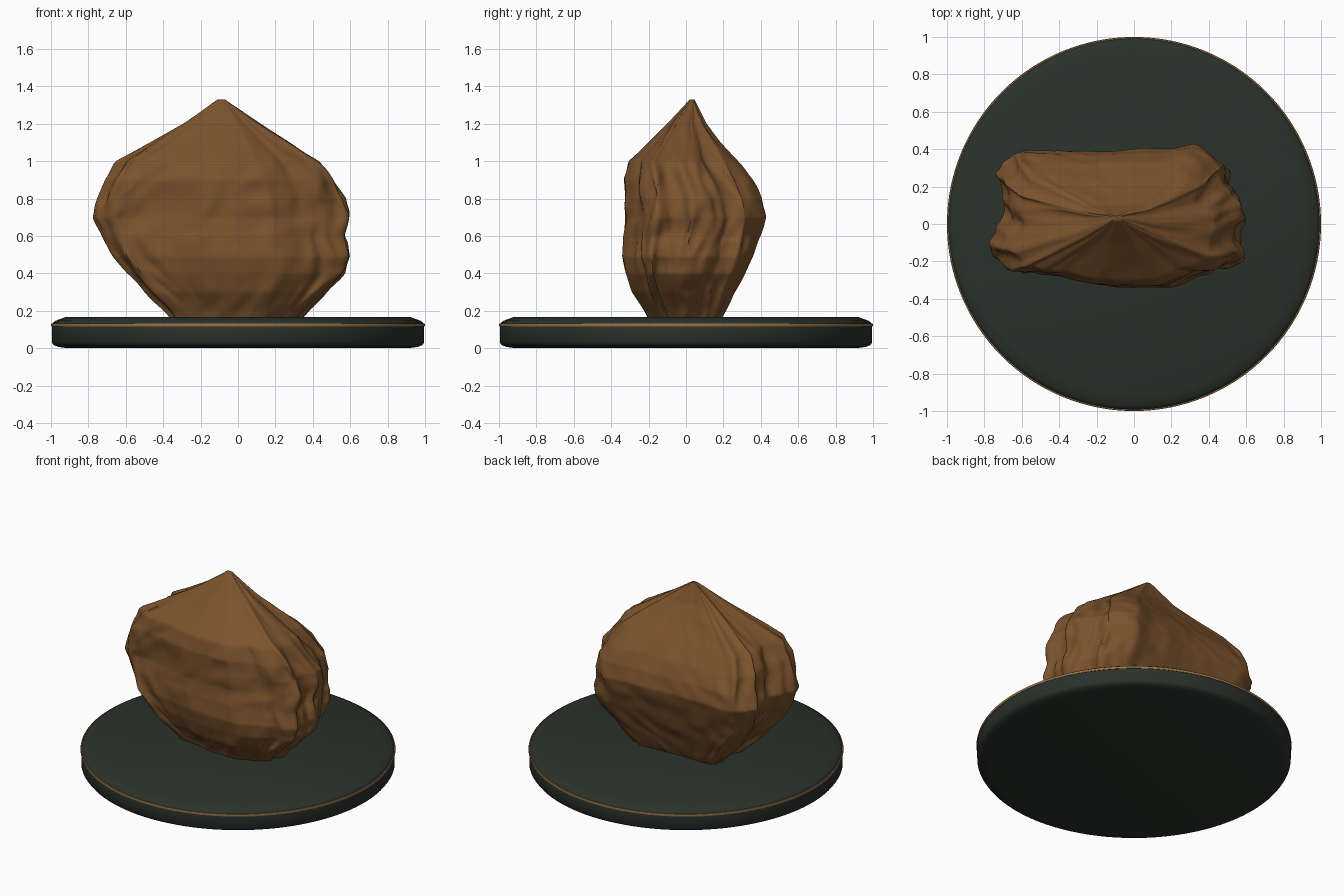
import bpy, bmesh, math
from mathutils import Vector, noise

if "Cube" in bpy.data.objects:
    bpy.data.objects.remove(bpy.data.objects["Cube"])


def make_mat(name, rgb):
    m = bpy.data.materials.new(name)
    m.diffuse_color = (*rgb, 1)
    m.use_nodes = True
    m.node_tree.nodes["Principled BSDF"].inputs["Base Color"].default_value = m.diffuse_color
    return m


BROWN = make_mat("brown stone", (0.198, 0.086, 0.026))
GREEN = make_mat("dark green base", (0.023, 0.031, 0.024))
GOLD = make_mat("bronze trim", (0.31, 0.17, 0.06))


def finish(bm, name, mat, angle):
    bmesh.ops.recalc_face_normals(bm, faces=bm.faces)
    me = bpy.data.meshes.new(name)
    bm.to_mesh(me)
    bm.free()
    ob = bpy.data.objects.new(name, me)
    me.materials.append(mat)
    bpy.context.collection.objects.link(ob)
    bpy.ops.object.select_all(action='DESELECT')
    ob.select_set(True)
    bpy.context.view_layer.objects.active = ob
    bpy.ops.object.shade_smooth_by_angle(angle=math.radians(angle))
    return ob


def bridge(bm, rows, closed=False):
    pairs = list(zip(rows, rows[1:]))
    if closed:
        pairs.append((rows[-1], rows[0]))
    for a, b in pairs:
        n = len(a)
        for i in range(n):
            j = (i + 1) % n
            bm.faces.new((a[i], a[j], b[j], b[i]))


def lathe(name, profile, mat, angle, closed=False, n=128):
    bm = bmesh.new()
    rows = [[bm.verts.new((r * math.cos(2 * math.pi * i / n), r * math.sin(2 * math.pi * i / n), z))
             for i in range(n)] for r, z in profile]
    bridge(bm, rows, closed)
    if not closed:
        bm.faces.new(rows[0])
        bm.faces.new(rows[-1])
    return finish(bm, name, mat, angle)


# Round plinth with softened rims, and its thin bronze ring
lathe("base_disc", [(0.91, 0), (0.96, 0.007), (0.985, 0.016), (0.995, 0.03), (0.995, 0.12),
                    (0.99, 0.137), (0.975, 0.147), (0.92, 0.167)], GREEN, 50)
lathe("trim_ring", [(0.98, 0.116), (0.998, 0.116), (1.0, 0.124), (0.998, 0.132), (0.98, 0.132)],
      GOLD, 30, closed=True)

# Rock outline: height, then left, right, front and back extents
OUTLINE = [
    (0.12, -0.33, 0.30, -0.18, 0.17), (0.20, -0.40, 0.38, -0.22, 0.22),
    (0.30, -0.51, 0.48, -0.285, 0.27), (0.40, -0.60, 0.57, -0.32, 0.32),
    (0.49, -0.67, 0.60, -0.34, 0.36), (0.60, -0.73, 0.57, -0.335, 0.40),
    (0.70, -0.775, 0.585, -0.32, 0.43), (0.80, -0.75, 0.575, -0.325, 0.41),
    (0.90, -0.72, 0.51, -0.33, 0.36), (1.00, -0.65, 0.43, -0.305, 0.28),
    (1.10, -0.47, 0.275, -0.20, 0.19), (1.20, -0.295, 0.12, -0.10, 0.11),
    (1.33, -0.11, -0.07, 0.02, 0.045)]

# Plan of the rock, with the notches and corners seen from above
PLAN = [(0.59, 0.02), (0.565, 0.15), (0.49, 0.22), (0.51, 0.33), (0.33, 0.43), (0.2, 0.405),
        (-0.2, 0.385), (-0.45, 0.39), (-0.65, 0.39), (-0.68, 0.32), (-0.74, 0.27),
        (-0.69, 0.16), (-0.69, 0.05), (-0.77, -0.12), (-0.70, -0.24), (-0.55, -0.255),
        (-0.4, -0.27), (-0.2, -0.325), (0.18, -0.33), (0.33, -0.265), (0.5, -0.215),
        (0.59, -0.16), (0.55, -0.08)]


def resample(points, n):
    """Evenly spaced points along the closed plan, scaled to a -1..1 box, lightly smoothed."""
    pts = [Vector(p) for p in points]
    ends = pts[1:] + pts[:1]
    lens = [(q - p).length for p, q in zip(pts, ends)]
    step, out, seg, done = sum(lens) / n, [], 0, 0.0
    for i in range(n):
        while i * step > done + lens[seg] and seg < len(lens) - 1:
            done += lens[seg]
            seg += 1
        out.append(pts[seg].lerp(ends[seg], (i * step - done) / lens[seg]))
    for _ in range(2):
        out = [(out[i - 1] + out[i] * 2 + out[(i + 1) % n]) / 4 for i in range(n)]
    lo = [min(p[k] for p in out) for k in (0, 1)]
    hi = [max(p[k] for p in out) for k in (0, 1)]
    return [Vector([2 * (p[k] - lo[k]) / (hi[k] - lo[k]) - 1 for k in (0, 1)]) for p in out]


def outline_at(z):
    k = 0
    while k < len(OUTLINE) - 2 and z > OUTLINE[k + 1][0]:
        k += 1
    p, q = OUTLINE[k], OUTLINE[k + 1]
    t = (z - p[0]) / (q[0] - p[0])
    return [p[i] + (q[i] - p[i]) * t for i in range(1, 5)]


N, ROWS = 260, 130
UNIT = resample(PLAN, N)


def rock_point(z, i):
    left, right, front, back = outline_at(z)
    a, b = (right - left) / 2, (back - front) / 2
    u, tangent = UNIT[i], UNIT[(i + 1) % N] - UNIT[i - 1]
    nrm = Vector((tangent.y * b, -tangent.x * a)).normalized()
    # folds run up towards the tip on the narrow ends, slanted ripples on the broad faces
    fade = min(1, max(0, (1.33 - z) / 0.45))
    warp = 0.4 * noise.noise(Vector((u.x * 2, u.y * 2, z * 4 + 7)))
    fold = 1 - 2 * abs(noise.noise(Vector((u.x * 4 + warp, u.y * 3.5 + warp, z * 2 + 3))))
    fine = noise.noise(Vector((u.x * 9 + warp * 3, u.y * 6, z * 7)))
    ripple = noise.noise(Vector((u.x * 3 + z * 3, u.y * 2, z * 9 - u.x * 4 + warp * 2)))
    end = min(1, max(0, (abs(u.x) - 0.55) / 0.3))
    d = fade * (end * (0.03 * (fold - 0.65) + 0.016 * fine - 0.004) + 0.010 * ripple + 0.003 * fine)
    return ((left + right) / 2 + u.x * a + nrm.x * d,
            (front + back) / 2 + u.y * b + nrm.y * d, z)


# Rough stone rising from the plinth to a point
bm = bmesh.new()
rows = []
for r in range(ROWS + 1):
    z = 0.12 + (1.33 - 0.12) * r / ROWS
    rows.append([bm.verts.new(rock_point(z, i)) for i in range(N)])
bridge(bm, rows)
bm.faces.new(rows[0])
bm.faces.new(rows[-1])
bmesh.ops.smooth_vert(bm, verts=[v for row in rows[2:-2] for v in row], factor=0.4,
                      use_axis_x=True, use_axis_y=True, use_axis_z=True)
finish(bm, "rough_stone", BROWN, 50)
